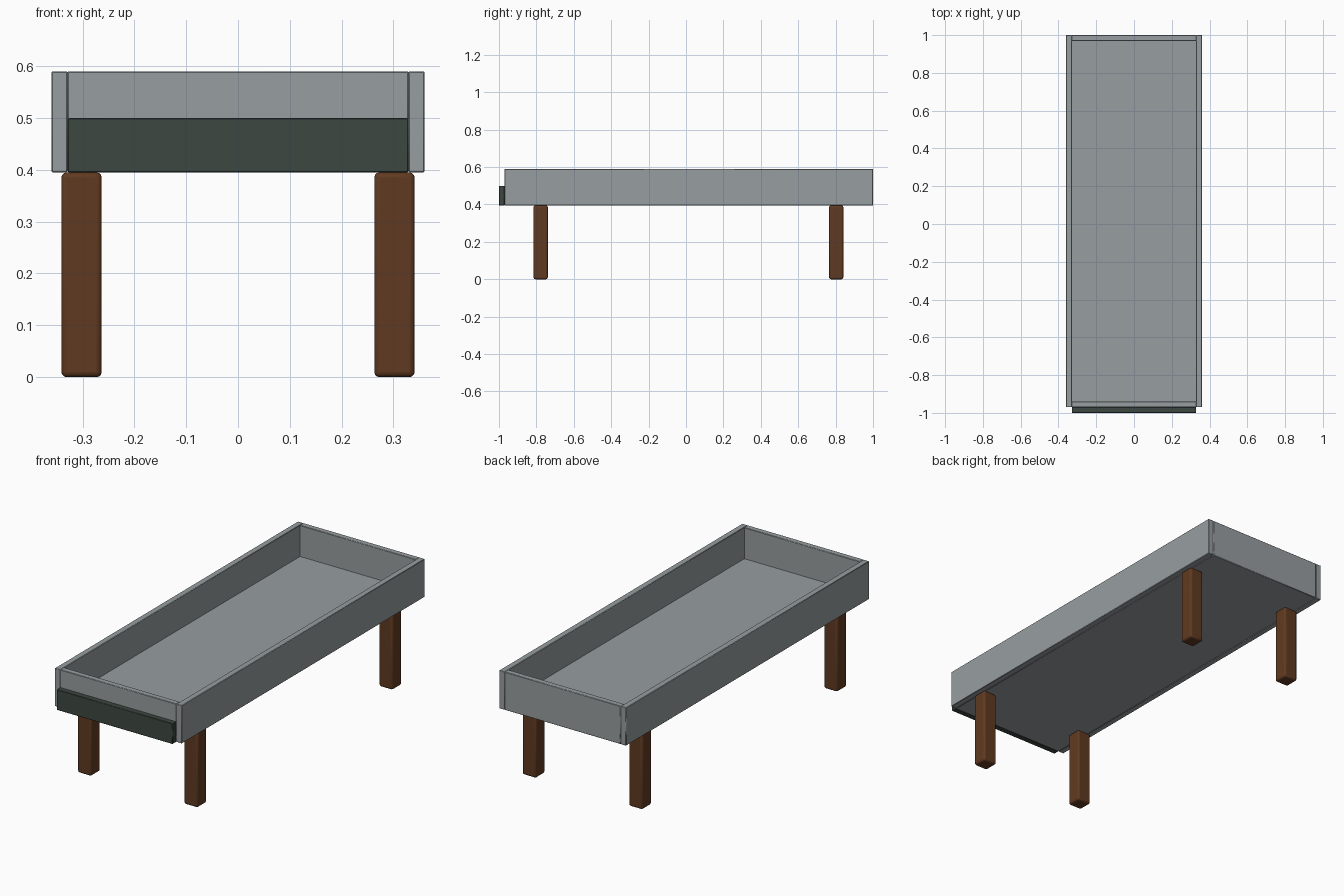
import bpy

cube = bpy.data.objects.get("Cube")
if cube:
    bpy.data.objects.remove(cube, do_unlink=True)


def material(name, color):
    mat = bpy.data.materials.new(name)
    mat.use_nodes = True
    mat.diffuse_color = (*color, 1)
    mat.node_tree.nodes["Principled BSDF"].inputs["Base Color"].default_value = (*color, 1)
    return mat


grey = material("weathered grey", (0.31, 0.34, 0.35))
green = material("dark green", (0.046, 0.063, 0.052))
brown = material("brown wood", (0.117, 0.042, 0.015))


def board(name, x, y, z, mat, bevel=0.002, segments=1):
    """Box given by its (low, high) range on each axis, with eased edges."""
    bpy.ops.mesh.primitive_cube_add(size=1)
    obj = bpy.context.object
    obj.name = name
    spans = (x, y, z)
    obj.location = [(a + b) / 2 for a, b in spans]
    obj.scale = [b - a for a, b in spans]
    bpy.ops.object.transform_apply(location=True, rotation=False, scale=True)
    obj.data.materials.append(mat)
    mod = obj.modifiers.new("Eased edges", "BEVEL")
    mod.width = bevel
    mod.segments = segments
    bpy.ops.object.shade_smooth_by_angle()
    return obj


base, floor_top, rim = 0.395, 0.43, 0.59
inner, outer = 0.329, 0.36
front, back, thick = -0.97, 1.0, 0.03

# Tray floor and end boards
board("tray_floor", (-inner, inner), (front, back), (base, floor_top), grey)
board("front_board", (-inner, inner), (front, front + thick), (base, rim), grey)
board("back_board", (-inner, inner), (back - thick, back), (base, rim), grey)

# Dark strip across the front
board("front_strip", (-inner, inner), (front - thick, front), (base, 0.5), green)

# Side boards and legs on both sides
for side, s in (("left", 1), ("right", -1)):
    board(side + "_board", sorted((s * inner, s * outer)), (front, back), (base, rim), grey)
    for end, y in (("front", -0.777), ("back", 0.803)):
        board(f"{end}_{side}_leg", sorted((s * 0.263, s * 0.341)),
              (y - 0.038, y + 0.038), (0, base), brown, 0.01, 3)
